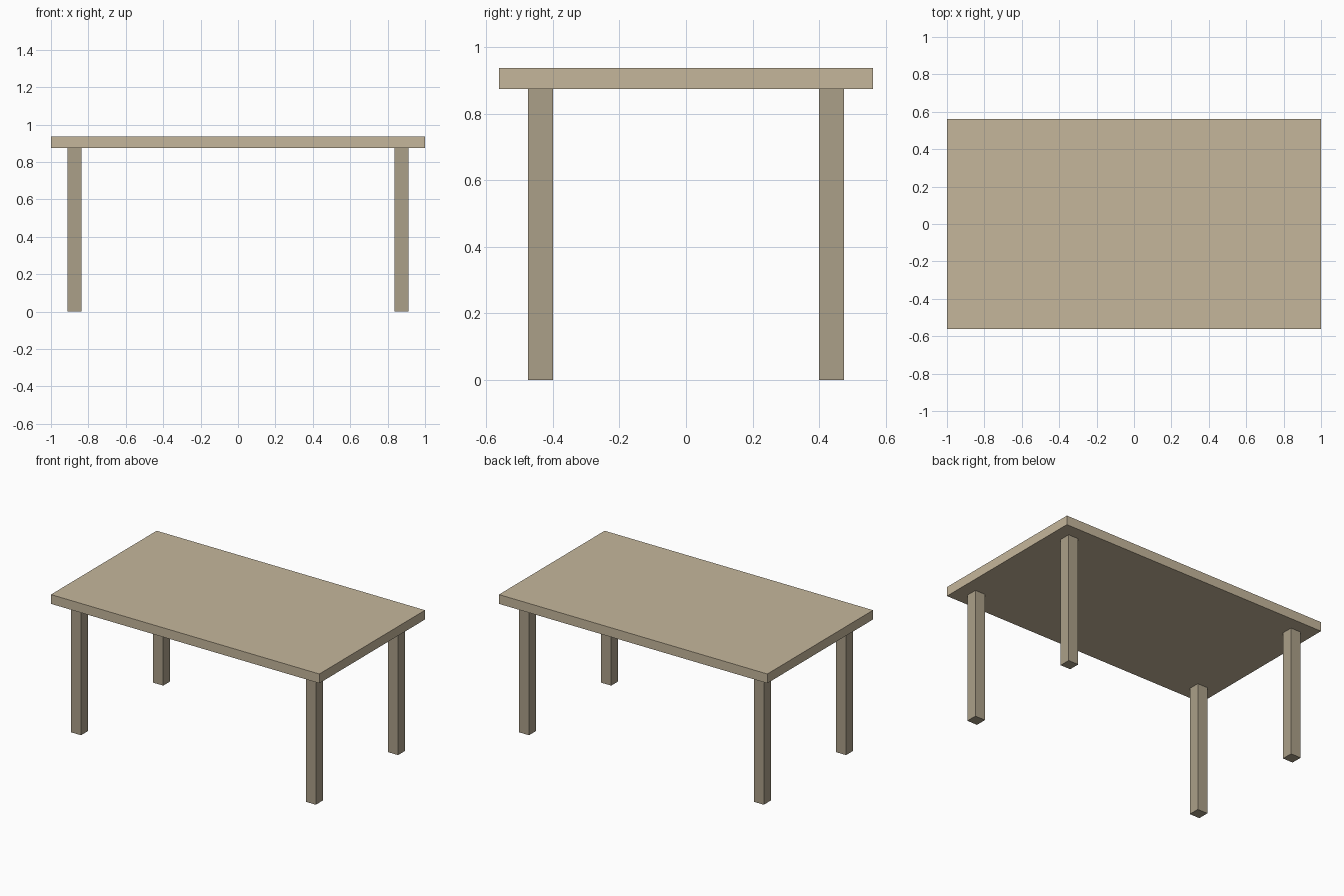
import bpy

if "Cube" in bpy.data.objects:
    bpy.data.objects.remove(bpy.data.objects["Cube"])


def material(name, color):
    mat = bpy.data.materials.new(name)
    mat.diffuse_color = (*color, 1.0)
    mat.use_nodes = True
    mat.node_tree.nodes["Principled BSDF"].inputs["Base Color"].default_value = mat.diffuse_color
    return mat


def box(name, center, size, mat):
    bpy.ops.mesh.primitive_cube_add(size=1, location=center)
    obj = bpy.context.object
    obj.name = name
    obj.scale = size
    bpy.ops.object.transform_apply(location=False, rotation=False, scale=True)
    obj.data.materials.append(mat)
    return obj


top_wood = material("top_wood", (0.56, 0.47, 0.33))
leg_wood = material("leg_wood", (0.41, 0.35, 0.25))

LENGTH, DEPTH, HEIGHT = 2.0, 1.125, 0.9375
THICKNESS, LEG, INSET = 0.0625, 0.075, 0.0875
leg_height = HEIGHT - THICKNESS

# Tabletop slab
box("tabletop", (0, 0, HEIGHT - THICKNESS / 2), (LENGTH, DEPTH, THICKNESS), top_wood)

# Four square legs, inset from the edges
leg_x = LENGTH / 2 - INSET - LEG / 2
leg_y = DEPTH / 2 - INSET - LEG / 2
for row, sy in (("front", -1), ("back", 1)):
    for side, sx in (("left", -1), ("right", 1)):
        box(f"{row}_{side}_leg", (sx * leg_x, sy * leg_y, leg_height / 2),
            (LEG, LEG, leg_height), leg_wood)
